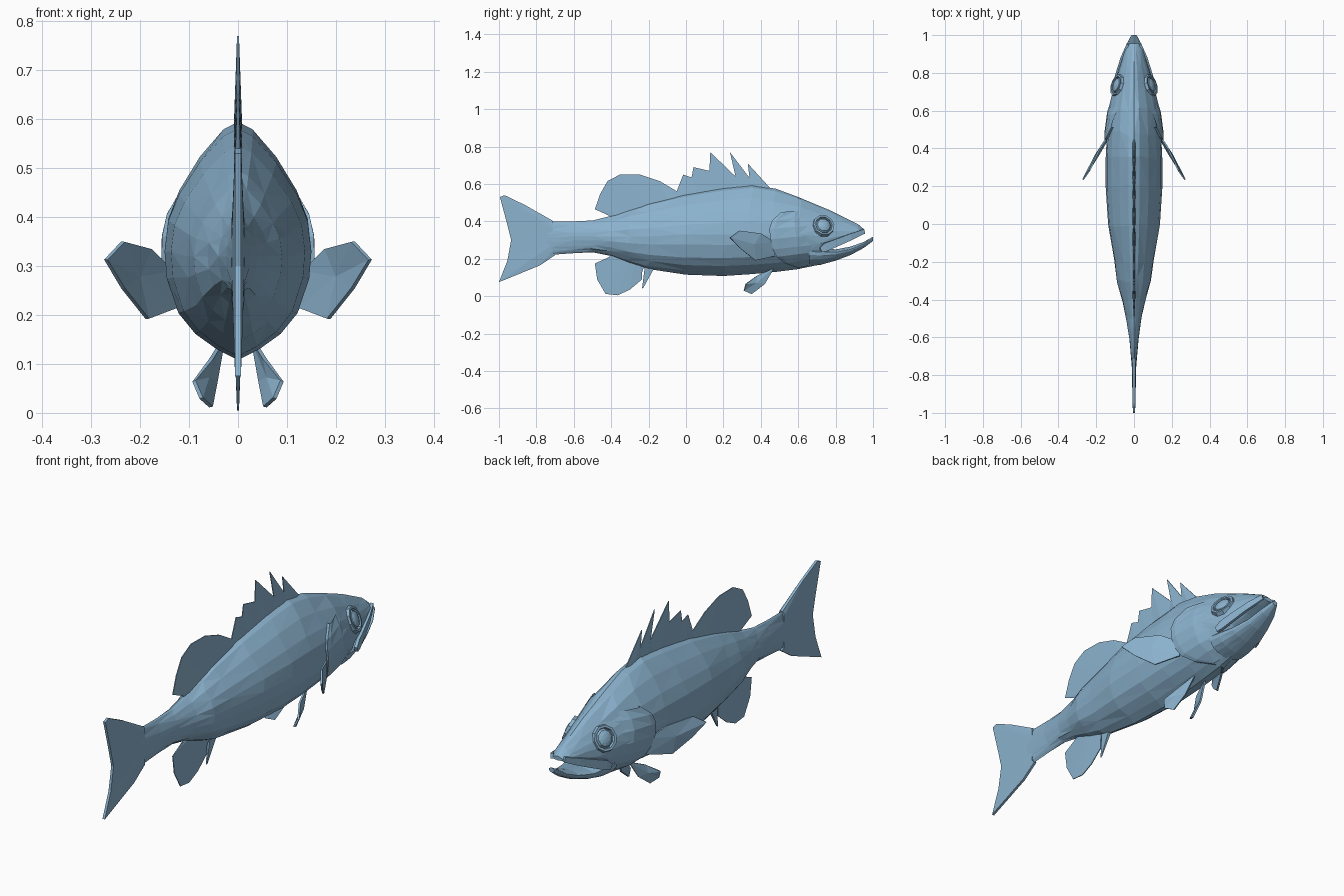
import bpy, bmesh, math, random
from mathutils import Vector, Matrix

if "Cube" in bpy.data.objects:
    bpy.data.objects.remove(bpy.data.objects["Cube"])

random.seed(4)
skin = bpy.data.materials.new("steel blue")
skin.diffuse_color = (0.26, 0.45, 0.62, 1)
skin.use_nodes = True
skin.node_tree.nodes["Principled BSDF"].inputs["Base Color"].default_value = skin.diffuse_color


def make(name, verts, faces, thick=0, mirror=False):
    me = bpy.data.meshes.new(name)
    me.from_pydata([tuple(v) for v in verts], [], faces)
    bm = bmesh.new()
    bm.from_mesh(me)
    bmesh.ops.recalc_face_normals(bm, faces=bm.faces)
    bm.to_mesh(me)
    bm.free()
    me.materials.append(skin)
    ob = bpy.data.objects.new(name, me)
    bpy.context.collection.objects.link(ob)
    if thick:
        m = ob.modifiers.new("thickness", 'SOLIDIFY')
        m.thickness, m.offset = thick, 0
    if mirror:
        ob.modifiers.new("mirror", 'MIRROR').use_mirror_merge = False
    return ob


# Half cross-section, from back ridge to belly: (width factor, height factor)
HALF = [(0, 1), (.2, .94), (.52, .73), (.8, .47), (.95, .25), (1, 0),
        (.97, -.25), (.81, -.57), (.58, -.76), (.29, -.9), (0, -1)]
RING = HALF + [(-x, z) for x, z in HALF[-2:0:-1]]

# Stations: y, top, bottom, half width, height of widest point
BODY = [(-.74, .40, .22, .013, .31), (-.6, .40, .23, .024, .32), (-.5, .405, .235, .04, .32),
        (-.4, .43, .215, .062, .32), (-.3, .465, .175, .09, .32), (-.2, .495, .145, .105, .32),
        (0, .545, .115, .137, .33), (.2, .58, .108, .15, .33), (.35, .595, .118, .15, .33),
        (.48, .575, .13, .143, .33), (.6, .53, .145, .135, .33), (.72, .48, .17, .108, .32),
        (.77, .46, .255, .096, .31), (.85, .42, .295, .07, .325), (.92, .385, .32, .049, .335),
        (.955, .355, .335, .027, .342)]
JAW = [(.66, .27, .16, .103, .24), (.72, .26, .168, .098, .235), (.8, .25, .19, .083, .235),
       (.88, .265, .22, .06, .25), (.95, .29, .258, .04, .28), (1, .318, .295, .014, .308)]


def loft(name, stations, jitter=0):
    n, verts, faces = len(RING), [], []
    for k, (y, top, bot, w, zc) in enumerate(stations):
        for fx, fz in RING:
            j = random.uniform(-jitter, jitter) if 0 < k < 11 and fx else 0
            verts.append((fx * w, y + j, zc + fz * ((top - zc) if fz > 0 else (zc - bot))))
    for k in range(len(stations) - 1):
        for i in range(n):
            a, b = k * n + i, k * n + (i + 1) % n
            c, d = b + n, a + n
            faces += [(a, b, c), (a, c, d)] if (i + k) % 2 else [(a, b, d), (b, c, d)]
    faces += [tuple(range(n)), tuple(range(len(verts) - n, len(verts)))]
    return make(name, verts, faces)


loft("body", BODY, .015)
loft("lower_jaw", JAW)


def station(y):
    for a, b in zip(BODY, BODY[1:]):
        if a[0] <= y <= b[0]:
            t = (y - a[0]) / (b[0] - a[0])
            return [p + (q - p) * t for p, q in zip(a, b)]
    return BODY[-1]


def skin_x(y, z):
    """Half width of the body surface at a given length and height."""
    _, top, bot, w, zc = station(y)
    f = (z - zc) / ((top - zc) if z > zc else (zc - bot))
    for (x0, f0), (x1, f1) in zip(HALF, HALF[1:]):
        if f1 <= f <= f0:
            return w * (x0 + (x1 - x0) * (f0 - f) / (f0 - f1))
    return 0


# Midline fins: strips from a thick root edge to a thin outer edge, given as (y, z)
def fin(name, root, rim, root_h=.009, rim_h=.002):
    n, verts, faces = len(root), [], []
    for s in (1, -1):
        verts += [(s * root_h, y, z) for y, z in root] + [(s * rim_h, y, z) for y, z in rim]
    m = 2 * n
    for i in range(n - 1):
        faces += [(i, i + 1, n + i + 1, n + i), (m + i, m + i + 1, m + n + i + 1, m + n + i),
                  (n + i, n + i + 1, m + n + i + 1, m + n + i), (i, i + 1, m + i + 1, m + i)]
    for e in (0, n - 1):
        faces.append((e, n + e, m + n + e, m + e))
    make(name, verts, faces)


def rooted(rim, z_of, y0, y1):
    """Spread root points evenly below or above a rim."""
    ys = [y0 + (y1 - y0) * i / (len(rim) - 1) for i in range(len(rim))]
    return [(y, z_of(station(y))) for y in ys]


spines = [(.45, .578), (.33, .71), (.34, .632), (.235, .77), (.265, .64), (.13, .77), (.125, .67),
          (.04, .69), (.03, .635), (-.015, .65), (-.05, .56)]
fin("spiny_dorsal_fin", rooted(spines, lambda s: s[1] - .02, .44, -.03), spines)
soft = [(-.03, .55), (-.14, .615), (-.245, .65), (-.35, .652), (-.42, .615), (-.46, .545),
        (-.487, .465), (-.41, .43)]
fin("soft_dorsal_fin", rooted(soft, lambda s: s[1] - .02, -.04, -.40), soft)
anal = [(-.235, .125), (-.235, .09), (-.3, .035), (-.365, .005), (-.43, .012), (-.475, .09),
        (-.487, .175), (-.41, .21)]
fin("anal_fin", rooted(anal, lambda s: s[2] + .02, -.22, -.40), anal)
fin("anal_spine", [(-.17, .15), (-.22, .16)], [(-.228, .045), (-.235, .04)], .008)
tail = [(-.71, .402), (-.86, .487), (-.97, .54), (-.995, .53), (-.96, .40), (-.935, .30),
        (-.955, .19), (-1, .075), (-.89, .12), (-.78, .165), (-.70, .22)]
fin("tail_fin", [(-.71, .395 - .0165 * i) for i in range(11)], tail, .013, .006)


# Paired fins: fans of thin facets around a raised centre
def paired(name, pts, lift):
    c = sum((Vector(p) for p in pts), Vector()) / len(pts) + Vector(lift)
    n = len(pts)
    make(name, pts + [c], [(i, (i + 1) % n, n) for i in range(n)], .008, True)


paired("pectoral_fin", [(.135, .47, .29), (.18, .40, .335), (.235, .285, .35), (.27, .235, .313),
                        (.235, .29, .255), (.185, .37, .192), (.125, .475, .215)], (.008, .005, 0))
paired("pelvic_fin", [(.03, .47, .15), (.055, .38, .11), (.09, .32, .065), (.075, .31, .03),
                      (.055, .35, .012), (.045, .42, .065)], (.004, 0, 0))

# Gill covers: shells rising from the cheek to a raised rear edge
front = [(.66, .46), (.70, .43), (.72, .38), (.73, .33), (.73, .28), (.72, .24), (.71, .205), (.69, .17)]
rear = [(.51, .45), (.46, .405), (.445, .36), (.452, .305), (.465, .25), (.485, .21), (.53, .175), (.60, .152)]
verts, faces = [], []
for (fy, fz), (ry, rz) in zip(front, rear):
    for t, off in ((0, -.004), (.5, .008), (.9, .016), (1, .014), (.97, -.015)):
        y, z = fy + (ry - fy) * t, fz + (rz - fz) * t
        verts.append((skin_x(y, z) + off, y, z))
for r in range(7):
    for c in range(4):
        a = r * 5 + c
        faces += [(a, a + 1, a + 6), (a, a + 6, a + 5)]
make("gill_cover", verts, faces, 0, True)

# Upper lips: slanted strips along the mouth
upper = [(.95, .358), (.88, .335), (.80, .305), (.74, .283), (.715, .258)]
lower = [(.955, .335), (.88, .298), (.80, .262), (.75, .24), (.725, .235)]
verts = [(station(y)[3] + .003, y, z) for y, z in upper + lower]
make("upper_lip", verts, [(i, i + 1, i + 6, i + 5) for i in range(4)], .014, True)

# Eyes: faceted ring and shallow dome, facing along the cheek normal
ey, ez = .735, .378
d = .03
normal = Vector((1, -(skin_x(ey + d, ez) - skin_x(ey - d, ez)) / (2 * d),
                 -(skin_x(ey, ez + d) - skin_x(ey, ez - d)) / (2 * d))).normalized()
place = Matrix.Translation((skin_x(ey, ez), ey, ez)) @ normal.to_track_quat('Z', 'Y').to_matrix().to_4x4()


def turned(name, profile, sides=10):
    vs = [place @ Vector((r * math.cos(a), r * math.sin(a), h)) for r, h in profile
          for a in (2 * math.pi * i / sides for i in range(sides))]
    fs = [(k * sides + i, k * sides + (i + 1) % sides, (k + 1) * sides + (i + 1) % sides,
           (k + 1) * sides + i) for k in range(len(profile) - 1) for i in range(sides)]
    fs.append(tuple(range(len(vs) - sides, len(vs))))
    make(name, vs, fs, 0, True)


turned("eye_ring", [(.062, -.012), (.058, .009), (.047, .009), (.044, -.004)])
turned("eye_ball", [(.045, -.006), (.036, .008), (.02, .014), (.006, .016)])
